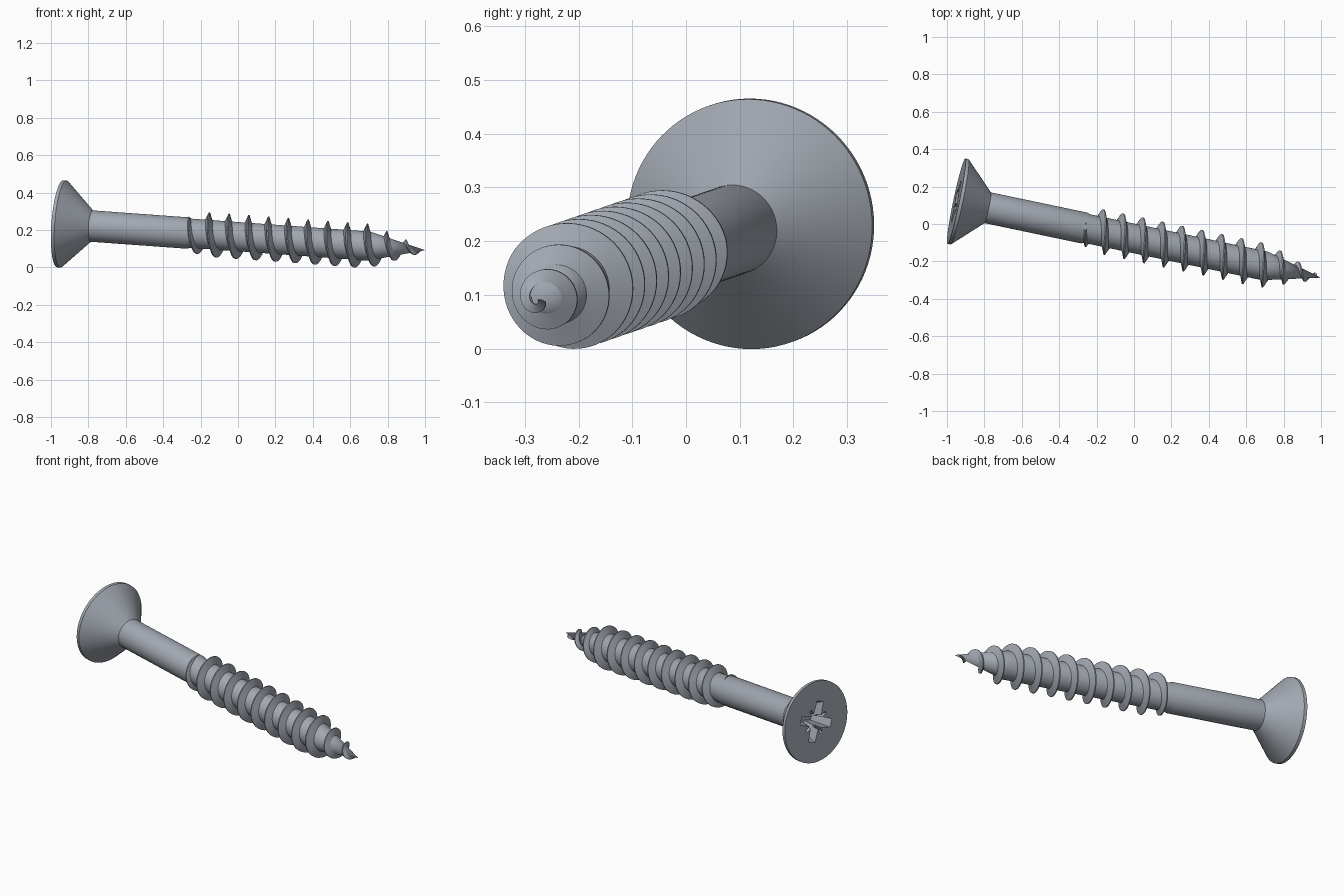
import bpy, bmesh, math
from mathutils import Vector, Matrix

cube = bpy.data.objects.get("Cube")
if cube:
    bpy.data.objects.remove(cube, do_unlink=True)

steel = bpy.data.materials.new("blue_grey_steel")
steel.use_nodes = True
colour = (0.36, 0.39, 0.44, 1)
steel.diffuse_color = colour
steel.node_tree.nodes["Principled BSDF"].inputs["Base Color"].default_value = colour

# Screw frame: local z runs from the head face to the tip, local x points up
START, TIP = Vector((-0.95, 0.122, 0.233)), Vector((1.0, -0.287, 0.092))
LENGTH = (TIP - START).length
axis = (TIP - START).normalized()
up = (Vector((0, 0, 1)) - axis * axis.z).normalized()
FRAME = Matrix((up, axis.cross(up), axis)).transposed().to_4x4()
FRAME.translation = START

HEAD_R, SHANK_R, CORE_R, THREAD_R = 0.233, 0.084, 0.078, 0.119
CONE_START = 1.69


def make_object(name, bm):
    bmesh.ops.recalc_face_normals(bm, faces=bm.faces)
    mesh = bpy.data.meshes.new(name)
    bm.to_mesh(mesh)
    bm.free()
    mesh.materials.append(steel)
    obj = bpy.data.objects.new(name, mesh)
    bpy.context.collection.objects.link(obj)
    obj.matrix_world = FRAME
    return obj


def activate(obj):
    bpy.ops.object.select_all(action='DESELECT')
    obj.select_set(True)
    bpy.context.view_layer.objects.active = obj


def smooth(obj):
    activate(obj)
    bpy.ops.object.shade_smooth_by_angle(angle=math.radians(30))


def revolve(name, profile, steps=96):
    bm = bmesh.new()
    verts = [bm.verts.new((r, 0, z)) for r, z in profile]
    edges = [bm.edges.new(pair) for pair in zip(verts, verts[1:])]
    bmesh.ops.spin(bm, geom=verts + edges, cent=(0, 0, 0), axis=(0, 0, 1),
                   angle=math.tau, steps=steps)
    bmesh.ops.remove_doubles(bm, verts=bm.verts, dist=1e-5)
    return make_object(name, bm)


def tapered_cutter(name, outline, depth, scale):
    bm = bmesh.new()
    rings = []
    for z, k in ((-0.02, 1.0), (depth, scale)):
        rings.append([bm.verts.new((x * k, y * k, z)) for x, y in outline])
        bm.faces.new(rings[-1])
    n = len(outline)
    for i in range(n):
        j = (i + 1) % n
        bm.faces.new((rings[0][i], rings[0][j], rings[1][j], rings[1][i]))
    obj = make_object(name, bm)
    obj.hide_render = True
    return obj


def turned(points, start):
    # Repeat a few outline points four times around the axis
    out = []
    for q in range(4):
        a = start + q * math.pi / 2
        c, s = math.cos(a), math.sin(a)
        out += [(x * c - y * s, x * s + y * c) for x, y in points]
    return out


# Head, shank and threaded core in one turned body
body = revolve("screw_body", [
    (0, 0), (HEAD_R, 0), (HEAD_R, 0.018), (SHANK_R, 0.172),
    (SHANK_R, 0.70), (CORE_R, 0.715), (CORE_R, CONE_START), (0, LENGTH)])

# Cross recess with four small diagonal notches
TURN = math.radians(20)
cutters = [
    tapered_cutter("recess_cross", turned(
        [(0.032, -0.032), (0.125, -0.026), (0.125, 0.026)], TURN), 0.11, 0.55),
    tapered_cutter("recess_notches", turned(
        [(0.012, -0.009), (0.092, -0.009), (0.092, 0.009)], TURN + math.pi / 4), 0.04, 0.7)]
for cutter in cutters:
    activate(body)
    mod = body.modifiers.new("recess", 'BOOLEAN')
    mod.operation, mod.solver, mod.object = 'DIFFERENCE', 'EXACT', cutter
    bpy.ops.object.modifier_apply(modifier=mod.name)
    bpy.data.objects.remove(cutter, do_unlink=True)
smooth(body)

# Helical thread: a thin ridge that rises from the shank and fades at the tip
PITCH, TOP, FIRST, LAST = 0.1082, 0.808, 0.675, 1.965
STEPS = 64 * 12


def core_radius(s):
    return CORE_R * min(1, (LENGTH - s) / (LENGTH - CONE_START))


def crest_radius(s):
    rise = CORE_R + (THREAD_R - CORE_R) * min(1, (s - FIRST) / 0.11)
    return min(rise, THREAD_R * (1 - (s - CONE_START) / 0.335))


bm = bmesh.new()
rows = []
for i in range(STEPS + 1):
    s = FIRST + (LAST - FIRST) * i / STEPS
    a = math.tau * (s - TOP) / PITCH
    root, crest = core_radius(s) * 0.9, crest_radius(s)
    half = 0.006 + 0.42 * (crest - root) * 0.8
    section = ((root, -half), (crest, -0.003), (crest, 0.003), (root, half))
    rows.append([bm.verts.new((r * math.cos(a), r * math.sin(a), s + d)) for r, d in section])
for p, q in zip(rows, rows[1:]):
    for j in range(4):
        k = (j + 1) % 4
        bm.faces.new((p[j], p[k], q[k], q[j]))
bm.faces.new(rows[0])
bm.faces.new(rows[-1])
smooth(make_object("helical_thread", bm))
